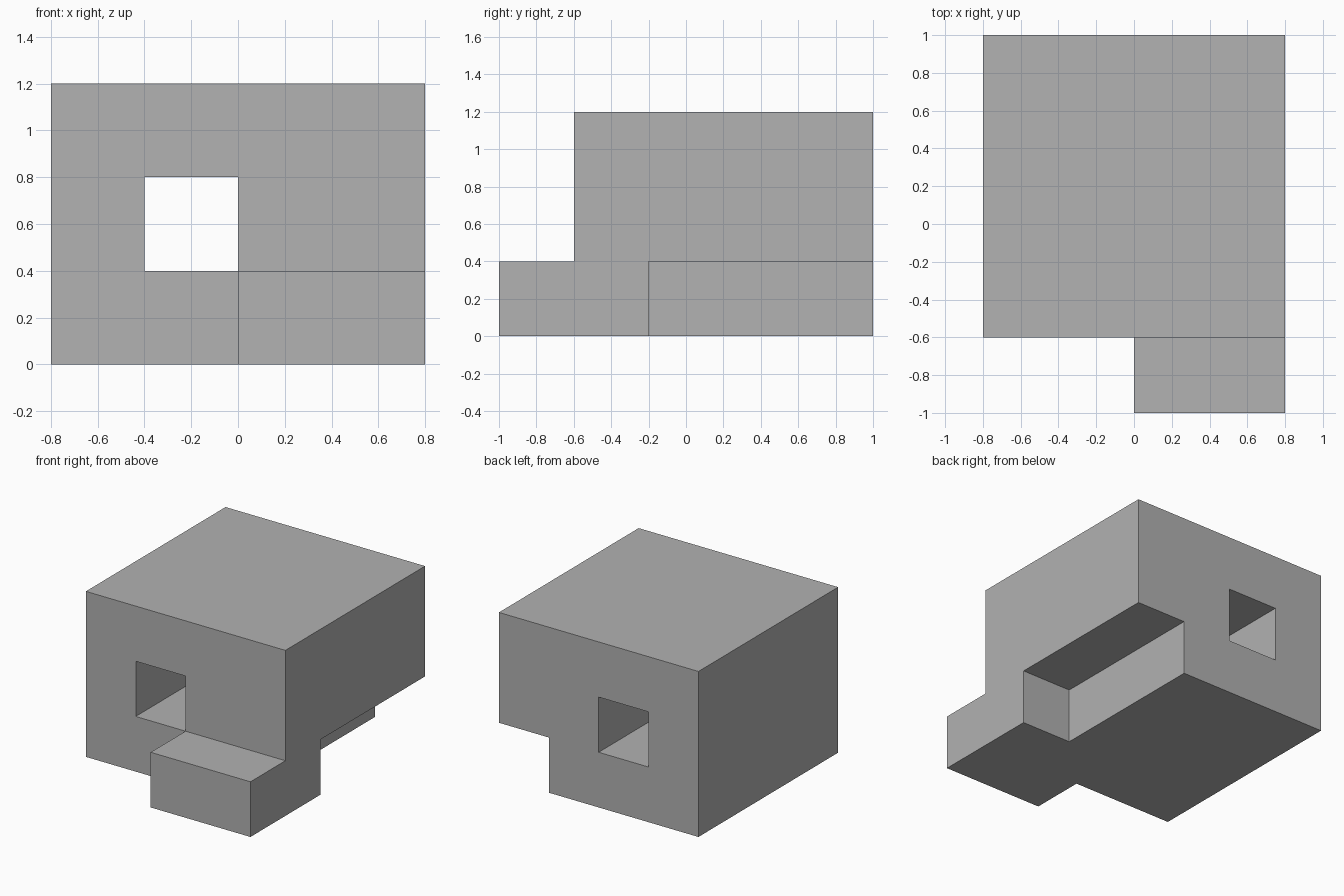
import bpy
from mathutils import Vector

default = bpy.data.objects.get("Cube")
if default:
    bpy.data.objects.remove(default, do_unlink=True)

grey = bpy.data.materials.new("mid grey")
grey.use_nodes = True
colour = (0.445, 0.445, 0.445, 1)
grey.diffuse_color = colour
grey.node_tree.nodes["Principled BSDF"].inputs["Base Color"].default_value = colour


def box(name, low, high):
    """Box between two opposite corners."""
    low, high = Vector(low), Vector(high)
    bpy.ops.mesh.primitive_cube_add(size=1, location=(low + high) / 2)
    obj = bpy.context.object
    obj.name = name
    obj.scale = high - low
    bpy.ops.object.transform_apply(location=True, rotation=False, scale=True)
    obj.data.materials.append(grey)
    return obj


def cut(target, name, low, high):
    """Remove a box-shaped volume from the target."""
    cutter = box(name, low, high)
    cutter.hide_render = True
    mod = target.modifiers.new(name, 'BOOLEAN')
    mod.operation = 'DIFFERENCE'
    mod.solver = 'EXACT'
    mod.object = cutter
    bpy.context.view_layer.objects.active = target
    bpy.ops.object.modifier_apply(modifier=mod.name)
    bpy.data.objects.remove(cutter, do_unlink=True)


# Full block, carved down to the body with its front step
body = box("stepped_block", (-0.8, -1, 0), (0.8, 1, 1.2))

# Open space above and beside the front step
cut(body, "above_step", (-2, -2, 0.4), (2, -0.6, 2))
cut(body, "beside_step", (-2, -2, -1), (0, -0.6, 2))
# Notch under the rear of the left side
cut(body, "rear_notch", (0.4, -0.2, -1), (2, 2, 0.4))
# Square tunnel from front to back
cut(body, "tunnel", (-0.4, -2, 0.4), (0, 2, 0.8))
